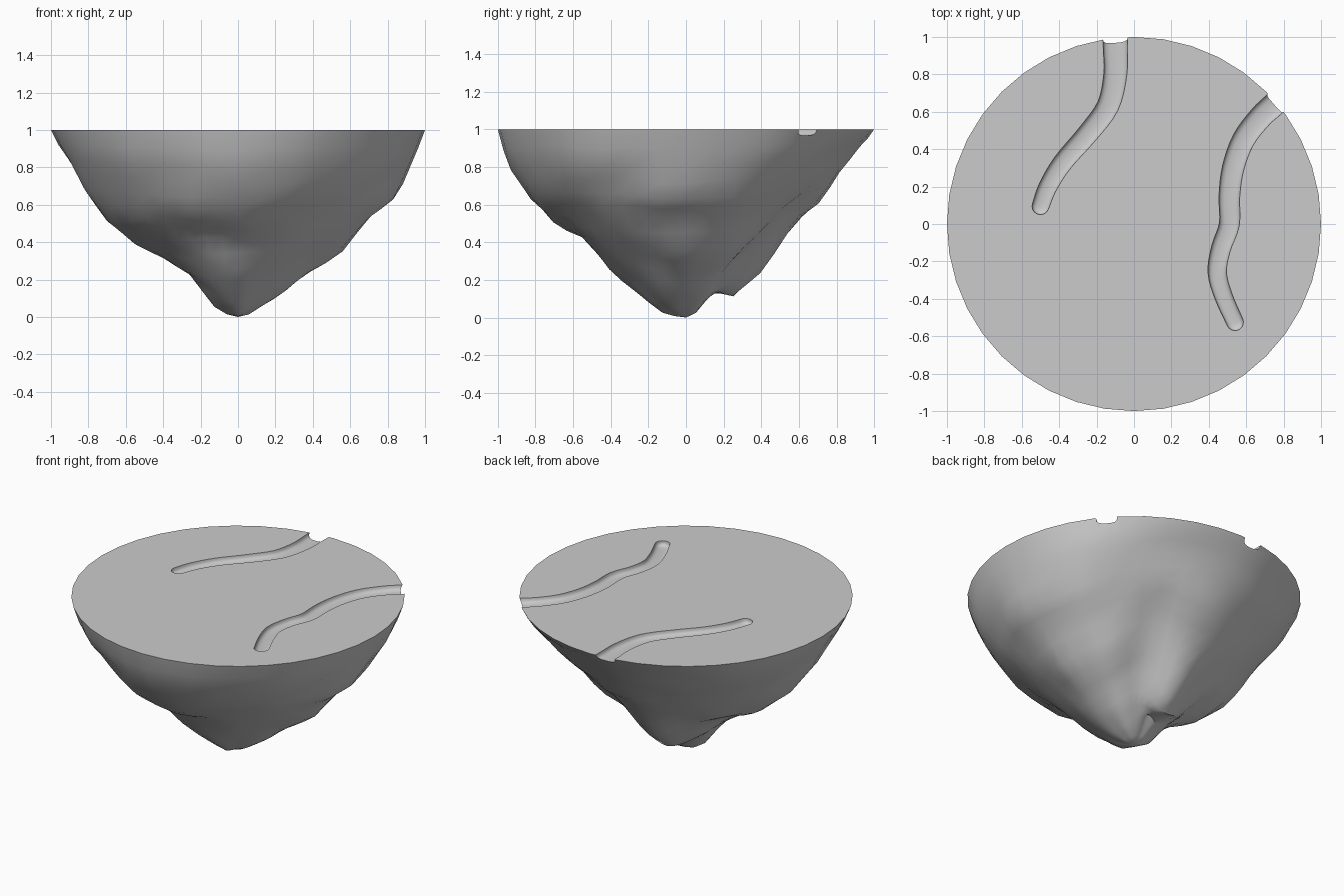
import bpy, bmesh, math
from mathutils import Vector, noise

if "Cube" in bpy.data.objects:
    bpy.data.objects.remove(bpy.data.objects["Cube"])

SEG = 40
RADII = [0, .13, .26, .40, .55, .70, .82, .92, 1.0]
# Underside height at each inner radius, every 30 degrees from +x
ROCK = [
    [.06, .15, .25, .36, .53, .63, .80],
    [.06, .16, .28, .40, .56, .67, .83],
    [.10, .22, .38, .52, .66, .78, .90],
    [.14, .11, .24, .44, .62, .77, .91],
    [.12, .13, .31, .48, .63, .76, .90],
    [.10, .21, .35, .46, .60, .74, .87],
    [.06, .23, .33, .39, .51, .70, .85],
    [.06, .20, .32, .41, .52, .68, .83],
    [.05, .15, .30, .42, .53, .65, .81],
    [.03, .14, .25, .43, .52, .63, .78],
    [.05, .16, .28, .42, .55, .66, .81],
    [.05, .15, .27, .39, .53, .65, .80],
]


def catmull(a, b, c, d, t):
    return b + (c - a) * (t / 2) + (a * 2 - b * 5 + c * 4 - d) * (t * t / 2) \
        + (b * 3 - a - c * 3 + d) * (t ** 3 / 2)


def rock_height(angle, row):
    """Blend the table around the island."""
    k = angle / (math.pi / 6)
    i = int(k)
    return catmull(*[ROCK[(i + j) % 12][row] for j in (-1, 0, 1, 2)], k - i)


def make_object(name, bm):
    bmesh.ops.recalc_face_normals(bm, faces=bm.faces)
    mesh = bpy.data.meshes.new(name)
    bm.to_mesh(mesh)
    bm.free()
    ob = bpy.data.objects.new(name, mesh)
    bpy.context.collection.objects.link(ob)
    return ob


# Island: flat disc on top, rugged rock below
bm = bmesh.new()
tip = bm.verts.new((0, 0, 0))
rings = []
radii = [(.06, .06, 0)]
for a, b in zip(RADII[1:], RADII[2:]):
    radii += [(a, b, 0), (a, b, .5)]
radii.append((1, 1, 0))
for n, (a, b, f) in enumerate(radii):
    row = (n - 1) // 2
    ring = []
    for s in range(SEG):
        ang = math.tau * s / SEG
        if n == 0:  # blunt tip
            z0 = z1 = rock_height(ang, 0) * .25
        else:
            z0 = 1 if row >= 7 else rock_height(ang, row)
            z1 = 1 if row >= 6 else rock_height(ang, row + 1)
        r, z = a + (b - a) * f, z0 + (z1 - z0) * f
        if 0 < n and row < 7:
            p = Vector((r * math.cos(ang), r * math.sin(ang), z))
            fade = min(1, (1 - z) * 4) * min(1, r * 3)
            z += .025 * fade * noise.noise(p * 5)
            r += .025 * fade * noise.noise(p * 4 + Vector((7, 3, 1)))
            if row == 6 and f:  # steeper lip under the rim
                r += .006
        ring.append(bm.verts.new((r * math.cos(ang), r * math.sin(ang), z)))
    rings.append(ring)
for s in range(SEG):
    t = (s + 1) % SEG
    bm.faces.new((tip, rings[0][s], rings[0][t]))
    for lo, hi in zip(rings, rings[1:]):
        bm.faces.new((lo[s], hi[s], hi[t], lo[t]))
bm.faces.new(rings[-1])
island = make_object("floating_island", bm)

# River bed section: across, depth
SECTION = [(-1, .12), (-1, 0), (-.97, -.016), (-.8, -.027), (-.5, -.032), (0, -.034),
           (.5, -.032), (.8, -.027), (.97, -.016), (1, 0), (1, .12)]


def river_cutter(name, pts, w_rim, w_end):
    pts = [Vector((x, y, 0)) for x, y in pts]
    ext = [pts[0] * 2 - pts[1]] + pts + [pts[-1] * 2 - pts[-2]]
    path = [catmull(*ext[i:i + 4], t / 4)
            for i in range(len(pts) - 1) for t in range(4)] + [pts[-1]]
    n = len(path) - 1
    steps = [(p, w_rim + (w_end - w_rim) * i / n, 1) for i, p in enumerate(path)]
    # Rounded inner end
    end_dir = (path[-1] - path[-2]).normalized()
    for a in (20, 40, 60, 78):
        a = math.radians(a)
        steps.append((path[-1] + end_dir * w_end * math.sin(a),
                      w_end * math.cos(a), math.cos(a) ** .5))
    bm = bmesh.new()
    loops = []
    for i, (p, w, d) in enumerate(steps):
        q = steps[min(i + 1, len(steps) - 1)][0] - steps[max(i - 1, 0)][0]
        side = Vector((q.y, -q.x, 0)).normalized()
        loops.append([bm.verts.new(p + side * w * u +
                      Vector((0, 0, 1 + (v * d if v < 0 else v))))
                      for u, v in SECTION])
    m = len(SECTION)
    for a, b in zip(loops, loops[1:]):
        for j in range(m):
            k = (j + 1) % m
            bm.faces.new((a[j], a[k], b[k], b[j]))
    bm.faces.new(loops[0])
    bm.faces.new(loops[-1])
    ob = make_object(name, bm)
    ob.hide_render = True
    return ob


cutters = [
    river_cutter("back_river_cutter",
                 [(-.1, 1.1), (-.1, .95), (-.1, .80), (-.14, .63), (-.25, .48),
                  (-.38, .33), (-.46, .20), (-.50, .095)], .068, .045),
    river_cutter("right_river_cutter",
                 [(.84, .73), (.755, .645), (.675, .57), (.585, .45), (.53, .30),
                  (.51, .15), (.51, .0), (.465, -.13), (.445, -.26),
                  (.48, -.39), (.54, -.525)], .066, .045),
]

# Carve the rivers and shade
bpy.context.view_layer.objects.active = island
island.select_set(True)
for c in cutters:
    mod = island.modifiers.new(c.name, 'BOOLEAN')
    mod.operation = 'DIFFERENCE'
    mod.solver = 'EXACT'
    mod.object = c
    bpy.ops.object.modifier_apply(modifier=mod.name)
for c in cutters:
    bpy.data.objects.remove(c)
bpy.ops.object.shade_smooth_by_angle(angle=math.radians(40))
